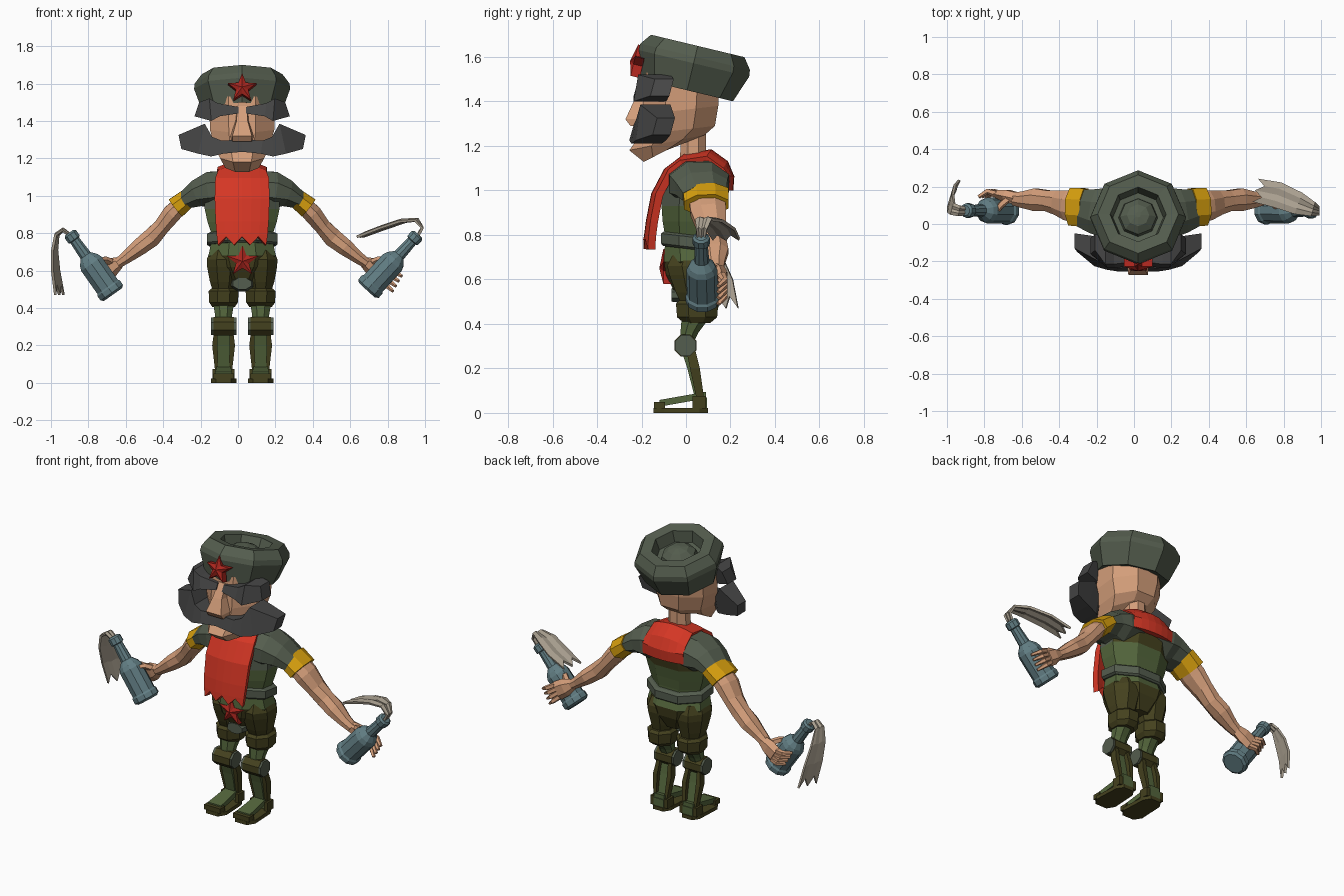
import bpy, bmesh, math
from mathutils import Vector, Matrix

if "Cube" in bpy.data.objects:
    bpy.data.objects.remove(bpy.data.objects["Cube"])

CX = 0.022  # the body stands slightly off the centre line


def material(name, r, g, b):
    m = bpy.data.materials.new(name)
    m.diffuse_color = [(c / 255 / 12.92 if c < 11 else ((c / 255 + .055) / 1.055) ** 2.4) for c in (r, g, b)] + [1]
    m.use_nodes = True
    m.node_tree.nodes["Principled BSDF"].inputs["Base Color"].default_value = m.diffuse_color
    return m


CLOTH = material("grey_green_cloth", 84, 93, 78)
RED = material("bright_red", 212, 54, 36)
STAR = material("deep_red", 172, 38, 30)
SKIN = material("skin", 212, 158, 122)
HAIR = material("charcoal", 70, 70, 70)
GLASS = material("blue_grey_glass", 98, 126, 132)
GOLD = material("gold", 216, 160, 14)
OLIVE = material("dark_olive", 68, 65, 30)
GREEN = material("leaf_green", 84, 102, 60)
RAG = material("rag", 170, 160, 144)


def finish(name, bm, mats, rule=None):
    bmesh.ops.recalc_face_normals(bm, faces=bm.faces)
    me = bpy.data.meshes.new(name)
    if rule:
        for f in bm.faces:
            f.material_index = rule(f.calc_center_median())
    bm.to_mesh(me)
    bm.free()
    for m in mats if isinstance(mats, list) else [mats]:
        me.materials.append(m)
    ob = bpy.data.objects.new(name, me)
    bpy.context.collection.objects.link(ob)
    return ob


def loft(name, rings, mats, rule=None):
    bm = bmesh.new()
    vs = [[bm.verts.new(p) for p in r] for r in rings]
    n = len(rings[0])
    for a, b in zip(vs, vs[1:]):
        for i in range(n):
            j = (i + 1) % n
            bm.faces.new((a[i], a[j], b[j], b[i]))
    bm.faces.new(vs[0][::-1])
    bm.faces.new(vs[-1])
    return finish(name, bm, mats, rule)


def ring(c, u, v, ru, rv, n=8, flat=True):
    ph = math.pi / n if flat else 0
    k = 1 / math.cos(math.pi / n) if flat else 1
    return [Vector(c) + Vector(u) * ru * k * math.cos(ph + 2 * math.pi * i / n)
            + Vector(v) * rv * k * math.sin(ph + 2 * math.pi * i / n) for i in range(n)]


def stack(name, x, rows, mats, n=8, rule=None):
    """Upright form from rows of (z, y centre, x radius, y radius)."""
    return loft(name, [ring((x, y, z), (1, 0, 0), (0, 1, 0), rx, ry, n) for z, y, rx, ry in rows], mats, rule)


def limb(name, pts, mats, n=8):
    """Tube through points (x, y, z, radius across, radius in y)."""
    rings = []
    for i, p in enumerate(pts):
        a, b = Vector(pts[max(i - 1, 0)][:3]), Vector(pts[min(i + 1, len(pts) - 1)][:3])
        t = (b - a).normalized()
        v = t.cross(Vector((0, 1, 0))).normalized()
        rings.append(ring(p[:3], v.cross(t), v, p[4], p[3], n))
    return loft(name, rings, mats)


def lathe(name, profile, mats, mtx, n=8, flat=False):
    return loft(name, [[mtx @ p for p in ring((0, 0, z), (1, 0, 0), (0, 1, 0), r, r, n, flat)]
                       for r, z in profile], mats)


def block(name, x0, x1, y0, y1, z0, z1, mats):
    return loft(name, [[(x0, y0, z), (x1, y0, z), (x1, y1, z), (x0, y1, z)] for z in (z0, z1)], mats)


def sheet(name, rows, mats, thick, offset):
    bm = bmesh.new()
    vs = [[bm.verts.new(p) for p in r] for r in rows]
    for a, b in zip(vs, vs[1:]):
        for i in range(len(a) - 1):
            bm.faces.new((a[i], a[i + 1], b[i + 1], b[i]))
    ob = finish(name, bm, mats)
    s = ob.modifiers.new("thickness", 'SOLIDIFY')
    s.thickness, s.offset = thick, offset
    return ob


def star(name, mtx, r):
    bm = bmesh.new()
    pts = []
    for i in range(10):
        a, q = math.pi / 2 + i * math.pi / 5, (r if i % 2 == 0 else r * .43)
        pts.append([bm.verts.new(mtx @ Vector((q * math.cos(a), y, q * math.sin(a)))) for y in (-.012, .03)])
    tip = bm.verts.new(mtx @ Vector((0, -.03, 0)))
    for i in range(10):
        a, b = pts[i], pts[(i + 1) % 10]
        bm.faces.new((a[0], b[0], tip))
        bm.faces.new((a[0], a[1], b[1], b[0]))
    bm.faces.new([p[1] for p in pts])
    finish(name, bm, STAR)


# Hat with sunken crown and inner dome, tilted back
tilt = Matrix.Rotation(math.radians(-13.5), 4, 'X')
lathe("hat", [(.12, .02), (.212, 0), (.257, .125), (.253, .155), (.216, .205), (.15, .2), (.135, .13),
              (.105, .125), (.098, .15), (.06, .18), (.015, .19)], CLOTH, Matrix.Translation((CX, .005, 1.45)) @ tilt)
star("hat_star", Matrix.Translation((CX, -.222, 1.575)) @ tilt, .08)
star("belt_star", Matrix.Translation((CX + .002, -.09, .65)), .086)

# Head: each ring runs between a front and a back point
head = []
for yf, zf, yb, zb, w in [(-.19, 1.128, -.05, 1.20, .09), (-.255, 1.18, .085, 1.25, .118), (-.205, 1.25, .13, 1.29, .145),
                          (-.195, 1.34, .145, 1.38, .172), (-.18, 1.53, .15, 1.53, .176)]:
    mid = Vector((CX, (yf + yb) / 2, (zf + zb) / 2))
    head.append(ring(mid, (1, 0, 0), Vector((CX, yb, zb)) - mid, w, 1))
loft("head", head, SKIN)
stack("neck", CX, [(1.08, .03, .065, .06), (1.3, .035, .055, .055)], SKIN)
loft("nose", [[(CX - w, yf, z), (CX + w, yf, z), (CX + w * 1.3, -.15, z), (CX - w * 1.3, -.15, z)]
              for z, yf, w in [(1.29, -.25, .05), (1.32, -.272, .052), (1.40, -.235, .03), (1.48, -.19, .025)]], SKIN)

# Moustache and eyebrows: four-sided sections (x, front y, back y, low z, high z)
def bar(name, rows, s, mats):
    loft(name, [[(CX + s * x, a, l), (CX + s * x, b, l), (CX + s * (x + d), b + .02, h), (CX + s * (x + d), a + .02, h)]
                for x, a, b, l, h, d in rows], mats)


for s, side in ((-1, "left"), (1, "right")):
    bar("moustache_" + side, [(0, -.25, -.17, 1.235, 1.30, 0), (.10, -.255, -.16, 1.225, 1.295, .01),
                              (.165, -.245, -.11, 1.21, 1.315, -.005), (.235, -.225, -.09, 1.225, 1.385, -.035),
                              (.325, -.15, -.07, 1.25, 1.325, .015)], s, HAIR)
    bar("eyebrow_" + side, [(.02, -.22, -.15, 1.44, 1.475, 0), (.12, -.235, -.13, 1.425, 1.495, .01),
                            (.165, -.235, -.09, 1.40, 1.52, .01), (.255, -.16, -.075, 1.425, 1.50, -.025)], s, HAIR)


# Torso, belt and pelvis
def torso_rule(c):
    if c.z > 1.05 or (c.z > .94 and c.y < .05):
        return 0
    return 2 if c.z > .9 else 1


stack("torso", CX, [(.72, .02, .16, .11), (.80, .02, .165, .115), (.86, .02, .185, .125), (.93, .025, .2, .135),
                    (1.02, .035, .2, .145), (1.10, .055, .14, .12), (1.145, .05, .07, .07)],
      [CLOTH, GREEN, OLIVE], 8, torso_rule)
loft("belt", [ring((CX, .025, z), (1, 0, 0), (0, 1, -.12), r, r * .73) for z, r in ((.735, .175), (.745, .188), (.79, .188), (.80, .17))], CLOTH)
stack("pelvis", CX, [(.54, .03, .07, .08), (.62, .03, .15, .12), (.68, .03, .18, .13), (.75, .02, .165, .115)],
      [GREEN, OLIVE], 8, lambda c: 0 if c.z > .69 else 1)
loft("crotch_plate", [ring((CX, y, .53), (1, 0, 0), (0, 0, 1), r, r * .6) for y, r in ((-.065, .05), (.03, .07))], CLOTH)

# Red draped bib over chest, shoulders and back, with ragged lower edge
path = [(.195, 1.0, .135), (.2, 1.06, .135), (.175, 1.12, .13), (.11, 1.168, .125), (0, 1.15, .125), (-.085, 1.085, .14),
        (-.14, .98, .143), (-.163, .86, .138), (-.172, .79, .132), (-.175, .735, .125)]
rows = []
for i, (y, z, w) in enumerate(path):
    row = []
    for k in range(-3, 4):
        t = k / 3
        edge = t * t
        jag = .045 * (k % 2 == 0) if i == len(path) - 1 else 0
        row.append((CX + w * t, y + (.02 if y < 0 else -.02) * edge, z - .03 * edge * (z > 1.1) + jag))
    rows.append(row)
sheet("red_bib", rows, RED, .035, 0)

# Sleeves, bands, arms and legs, mirrored
for s, side in ((-1, "left"), (1, "right")):
    def mir(pts):
        return [(CX + s * p[0],) + p[1:] for p in pts]
    limb("sleeve_" + side, mir([(.06, .05, 1.04, .095, .13), (.17, .06, 1.03, .098, .135), (.235, .07, 1.015, .072, .118),
                                (.30, .085, .98, .048, .1)]), CLOTH)
    limb("gold_band_" + side, mir([(.282, .088, .993, .05, .103), (.355, .092, .935, .058, .1)]), GOLD)
    limb("arm_" + side, mir([(.30, .09, .98, .04, .08), (.375, .1, .905, .05, .08), (.43, .115, .835, .043, .066),
                             (.485, .125, .775, .05, .055), (.55, .13, .725, .045, .06), (.62, .13, .67, .033, .043),
                             (.665, .135, .638, .027, .035)]), SKIN, 8)

    # Hand gripping from behind the bottle
    tip = Vector((.83, .165, .53)) if s > 0 else Vector((.83, .165, .585))
    wrist, grip = Vector((.655, .138, .645)), Vector((.745, .16, .59))
    limb("palm_" + side, mir([(*wrist, .027, .032), (.70, .15, .618, .045, .032), (*grip, .048, .022)]), SKIN, 6)
    across = Vector((.5, 0, .86))
    for k in range(4):
        o = across * (k - 1.5) * .024
        a, b = grip + o, tip + o * 1.3
        m = (a + b) / 2 + Vector((0, .012, 0))
        limb(f"finger_{k + 1}_{side}", mir([(*a, .013, .016), (*m, .012, .013), (b.x, b.y - .02, b.z, .007, .009)]), SKIN, 5)
    limb("thumb_" + side, mir([(.69, .14, .64, .017, .017), (.735, .10, .66, .015, .015), (.76, .06, .655, .009, .009)]), SKIN, 5)

    # Leg
    lx = CX + s * .099
    stack("thigh_" + side, lx, [(.50, .045, .06, .07), (.54, .04, .073, .085), (.62, .035, .088, .11), (.66, .03, .09, .115),
                                (.71, .03, .07, .09)], OLIVE)
    stack("thigh_join_" + side, lx, [(.46, .045, .055, .065), (.53, .045, .062, .07)], GREEN)
    stack("cuff_" + side, lx, [(.405, .05, .06, .06), (.43, .05, .077, .09), (.49, .05, .08, .095), (.505, .05, .065, .08)], OLIVE)
    stack("lower_thigh_" + side, lx, [(.32, .005, .045, .03), (.36, .015, .045, .04), (.42, .04, .055, .06)], GREEN)
    for nm, x0, x1, r, mat in (("knee_disc_", -.068, .068, .047, CLOTH), ("knee_", -.055, .055, .05, OLIVE)):
        loft(nm + side, [ring((lx + x, -.002, .303), (0, 1, 0), (0, 0, 1), r, r) for x in (x0, x1)], mat)
    stack("shin_" + side, lx, [(.075, .05, .03, .012), (.2, .02, .035, .014), (.28, 0, .035, .02)], GREEN, 4)
    for k in (-1, 1):
        loft(f"shin_strut_{'inner' if k * s < 0 else 'outer'}_{side}",
             [ring((lx + k * x, y, z), (1, 0, 0), (0, 1, 0), w, d, 4) for x, y, z, w, d in
              [(.036, .065, .06, .009, .017), (.047, .04, .2, .014, .022), (.038, .02, .29, .011, .02)]], OLIVE)

    # Foot: sole, toe cap, sloping plate and heel
    outline = [(-.04, -.145), (.04, -.145), (.068, -.10), (.06, .06), (.035, .1), (-.035, .1), (-.06, .06), (-.068, -.10)]
    loft("sole_" + side, [[(lx + x, y, z) for x, y in outline] for z in (0, .022)], OLIVE)
    block("toe_cap_" + side, lx - .055, lx + .055, -.143, -.095, .02, .05, OLIVE)
    loft("foot_plate_" + side, [[(lx - w, y, z), (lx + w, y, z), (lx + w, y, z + .03), (lx - w, y, z + .03)]
                                for y, w, z in ((-.12, .045, .028), (.09, .035, .065))], GREEN)
    for k in (-1, 1):
        block(f"foot_side_{'inner' if k * s < 0 else 'outer'}_{side}", lx + k * .047 - .012, lx + k * .047 + .012, .03, .09, .02, .075, OLIVE)
    block("heel_" + side, lx - .035, lx + .035, .05, .095, .02, .07, GREEN)

# Bottles
profile = [(.062, 0), (.077, .012), (.077, .04), (.07, .05), (.07, .2), (.06, .225), (.034, .255), (.029, .355),
           (.039, .36), (.039, .395), (.028, .405)]
for side, base, top in (("left", (-.668, .072, .472), (-.902, .072, .803)), ("right", (.69, .075, .495), (.967, .068, .798))):
    base, d = Vector(base), Vector(top) - Vector(base)
    lathe("bottle_" + side, profile, GLASS, Matrix.Translation(base) @ d.to_track_quat('Z', 'Y').to_matrix().to_4x4(), 10)

# Cloth rags: path points, then half width in x and y
rags = {"left": [(-.905, .07, .79, .005, .02), (-.935, .07, .815, .005, .025), (-.968, .08, .79, .008, .03), (-.98, .11, .71, .012, .05),
                 (-.975, .15, .60, .018, .06), (-.955, .18, .47, .022, .055)],
        "right": [(.965, .068, .79, 0, .02), (.985, .07, .825, 0, .025), (.955, .08, .868, .01, .035), (.88, .11, .862, .02, .055),
                  (.77, .155, .825, .02, .065), (.65, .18, .78, .015, .06)]}
for side, pts in rags.items():
    step = (Vector(pts[-1][:3]) - Vector(pts[-2][:3])) * .35
    rows = []
    for i, (x, y, z, wx, wy) in enumerate(pts):
        rows.append([Vector((x + wx * k / 2, y + wy * k / 2, z + .008 * (k % 2)))
                     - (step * (k % 2) if i == len(pts) - 1 else Vector()) for k in range(-2, 3)])
    sheet("rag_" + side, rows, RAG, .014, 0)
